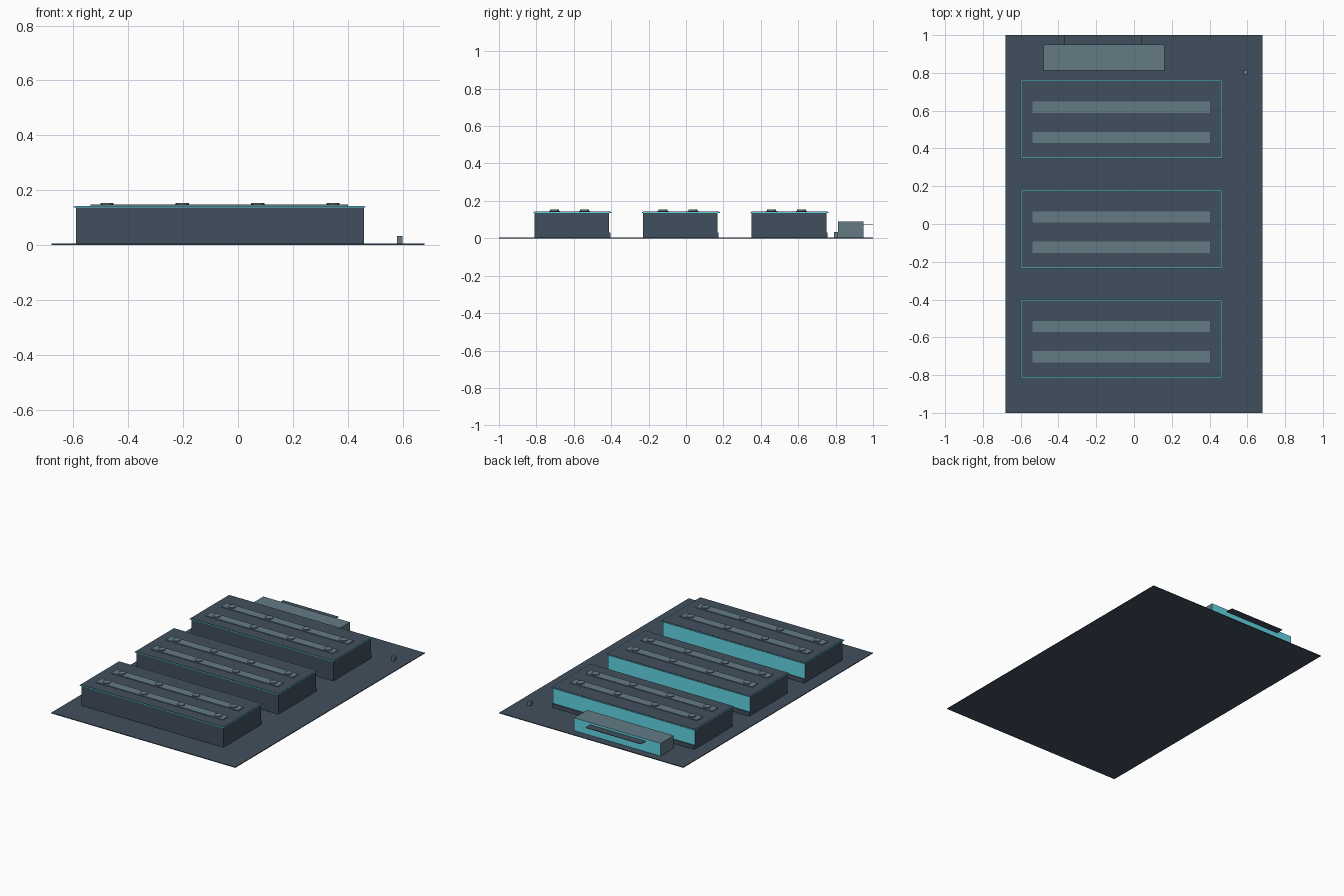
import bpy

old = bpy.data.objects.get("Cube")
if old:
    bpy.data.objects.remove(old, do_unlink=True)


def material(name, rgb):
    linear = [((c / 255 + 0.055) / 1.055) ** 2.4 for c in rgb] + [1]
    m = bpy.data.materials.new(name)
    m.use_nodes = True
    m.diffuse_color = linear
    m.node_tree.nodes["Principled BSDF"].inputs["Base Color"].default_value = linear
    return m


slate = material("dark slate", (65, 79, 94))
grey = material("blue grey", (99, 122, 132))
teal = material("bright teal", (98, 214, 228))


def box(name, x, y, z, mat):
    """Box from (min, max) ranges on each axis."""
    bpy.ops.mesh.primitive_cube_add(size=1, location=[sum(r) / 2 for r in (x, y, z)])
    o = bpy.context.object
    o.name = name
    o.scale = [r[1] - r[0] for r in (x, y, z)]
    bpy.ops.object.transform_apply(location=False, rotation=False, scale=True)
    o.data.materials.append(mat)
    return o


def paint_back(o, mat):
    """Colour the faces that look towards +y."""
    o.data.materials.append(mat)
    for p in o.data.polygons:
        if p.normal.y > 0.9:
            p.material_index = 1


def disc(name, x, y):
    bpy.ops.mesh.primitive_cylinder_add(vertices=16, radius=0.024, depth=0.006,
                                        location=(x, y, 0.15))
    o = bpy.context.object
    o.name = name
    o.data.materials.append(grey)
    bpy.ops.object.shade_smooth_by_angle()


# Floor slab
box("floor", (-0.68, 0.68), (-1, 1), (0, 0.005), slate)

# Three long counters, each with a trimmed lid and two rails of round studs
for n, c in enumerate((-0.608, -0.028, 0.553), 1):
    body = box(f"counter_{n}_body", (-0.59, 0.459), (c - 0.202, c + 0.197),
               (0.005, 0.136), slate)
    paint_back(body, teal)
    box(f"counter_{n}_kickboard", (-0.59, 0.459), (c + 0.197, c + 0.203),
        (0.005, 0.032), slate)
    box(f"counter_{n}_trim", (-0.6, 0.465), (c - 0.207, c + 0.209),
        (0.136, 0.14), teal)
    box(f"counter_{n}_lid", (-0.595, 0.46), (c - 0.202, c + 0.204),
        (0.14, 0.142), slate)
    for side, offset in (("front", -0.095), ("back", 0.065)):
        y = c + offset
        box(f"counter_{n}_{side}_rail", (-0.537, 0.402), (y - 0.03, y + 0.03),
            (0.142, 0.147), grey)
        for i in range(4):
            disc(f"counter_{n}_{side}_stud_{i + 1}", -0.478 + i * 0.275, y)

# Service desk with a thin shelf behind it
desk = box("desk", (-0.478, 0.162), (0.812, 0.95), (0.005, 0.09), grey)
paint_back(desk, teal)
box("desk_shelf", (-0.367, 0.043), (0.95, 1), (0.073, 0.076), slate)

# Small post in the corner
box("corner_post", (0.579, 0.6), (0.792, 0.814), (0.005, 0.033), grey)
